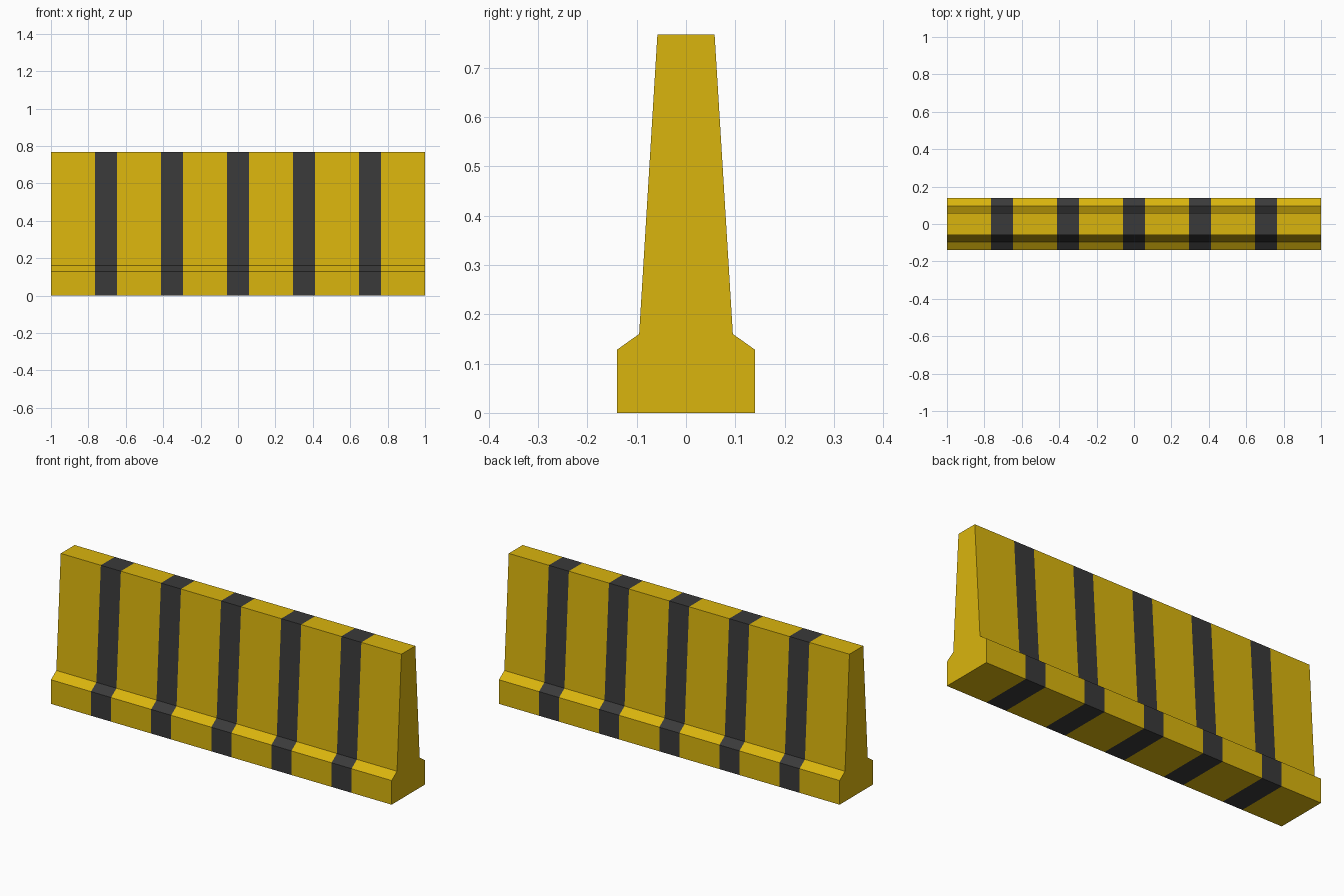
import bpy, bmesh

if "Cube" in bpy.data.objects:
    bpy.data.objects.remove(bpy.data.objects["Cube"])

def material(name, rgb):
    m = bpy.data.materials.new(name)
    m.diffuse_color = (*rgb, 1)
    m.use_nodes = True
    m.node_tree.nodes["Principled BSDF"].inputs["Base Color"].default_value = m.diffuse_color
    return m

# Half cross-section (y, z), mirrored into a closed barrier profile
half = [(0.14, 0), (0.14, 0.128), (0.095, 0.16), (0.058, 0.767)]
profile = half + [(-y, z) for y, z in reversed(half)]

# Sweep along x in 17 equal bands; every third band is a dark stripe
BANDS = 17
bm = bmesh.new()
rings = [[bm.verts.new((-1 + 2 * i / BANDS, y, z)) for y, z in profile]
         for i in range(BANDS + 1)]
n = len(profile)
for i in range(BANDS):
    for j in range(n):
        k = (j + 1) % n
        f = bm.faces.new((rings[i][j], rings[i][k], rings[i + 1][k], rings[i + 1][j]))
        f.material_index = 1 if i % 3 == 2 else 0

# Plain end caps
bm.faces.new(rings[0])
bm.faces.new(rings[-1])
bmesh.ops.recalc_face_normals(bm, faces=bm.faces)

mesh = bpy.data.meshes.new("road_barrier")
bm.to_mesh(mesh)
bm.free()
mesh.materials.append(material("warning yellow", (0.70, 0.46, 0.004)))
mesh.materials.append(material("stripe black", (0.042, 0.042, 0.042)))
bpy.context.collection.objects.link(bpy.data.objects.new("road_barrier", mesh))
